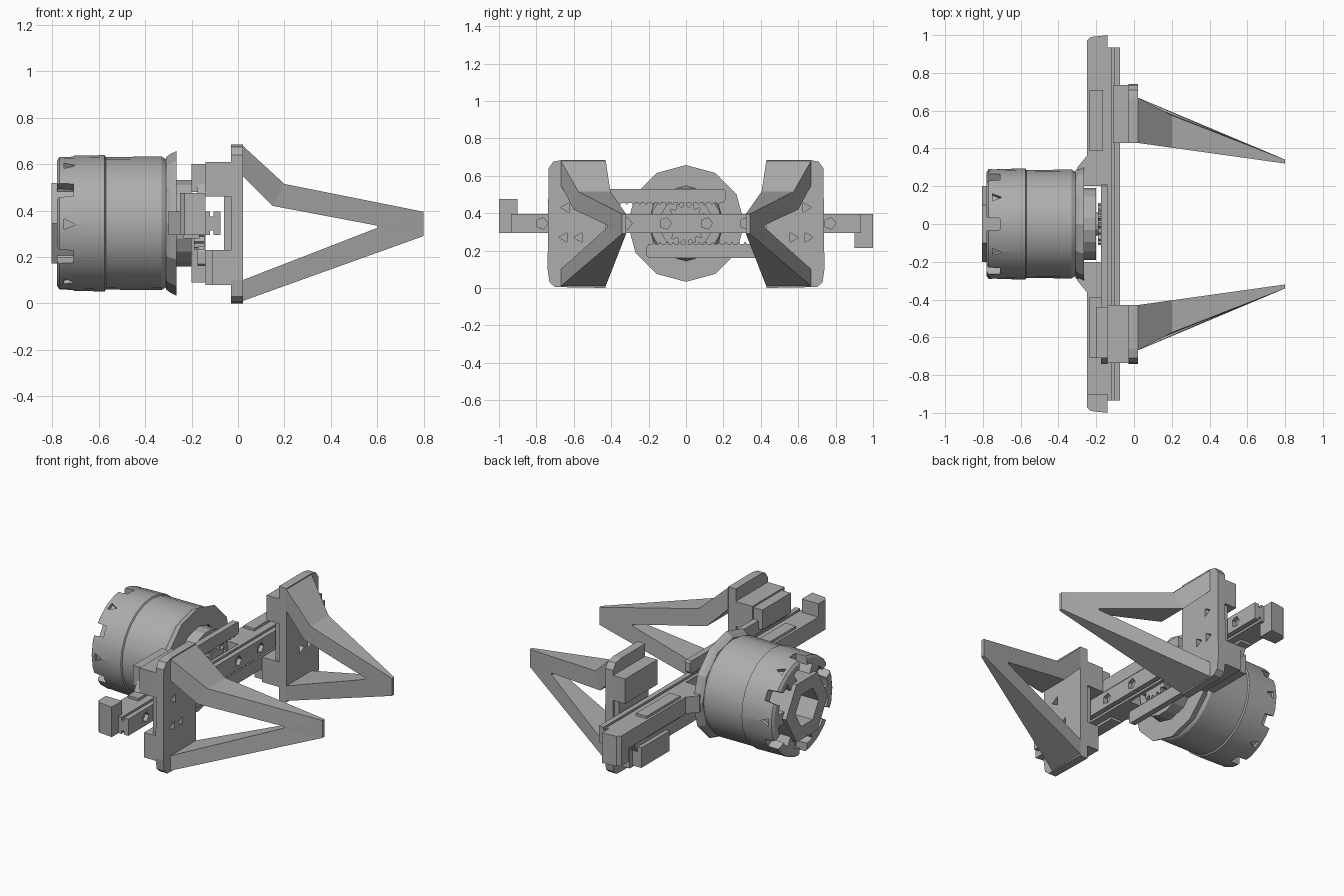
import bpy, bmesh, math
from mathutils import Vector

if "Cube" in bpy.data.objects:
    bpy.data.objects.remove(bpy.data.objects["Cube"])

MID = 0.345  # height of the drum and rail axis
grey = bpy.data.materials.new("plain_grey")
grey.use_nodes = True
grey.diffuse_color = (0.42, 0.42, 0.42, 1)
grey.node_tree.nodes["Principled BSDF"].inputs["Base Color"].default_value = (0.42, 0.42, 0.42, 1)


def same(v):
    return v


def turn(v):  # half turn about the drum axis
    return Vector((v[0], -v[1], 2 * MID - v[2]))


def flip(v):  # mirror front to back
    return Vector((v[0], -v[1], v[2]))


def make(name, verts, faces, place=same):
    bm = bmesh.new()
    vs = [bm.verts.new(place(Vector(v))) for v in verts]
    for f in faces:
        bm.faces.new([vs[i] for i in f])
    bmesh.ops.recalc_face_normals(bm, faces=bm.faces)
    mesh = bpy.data.meshes.new(name)
    bm.to_mesh(mesh)
    bm.free()
    mesh.materials.append(grey)
    ob = bpy.data.objects.new(name, mesh)
    bpy.context.collection.objects.link(ob)
    return ob


def loft(name, rings, place=same, closed=False):
    """Join equal rings of points; cap the ends unless the rings close."""
    n, m = len(rings[0]), len(rings)
    faces = []
    for i in range(m if closed else m - 1):
        j = (i + 1) % m
        for k in range(n):
            q = (k + 1) % n
            faces.append((i * n + k, i * n + q, j * n + q, j * n + k))
    if not closed:
        faces += [tuple(range(n)), tuple(range((m - 1) * n, m * n))]
    return make(name, [p for r in rings for p in r], faces, place)


def prism(name, pts, axis, lo, hi, place=same):
    rings = []
    for h in (lo, hi):
        ring = [list(p) for p in pts]
        for p in ring:
            p.insert(axis, h)
        rings.append(ring)
    return loft(name, rings, place)


def box(name, x, y, z, place=same):
    return prism(name, [(x[0], y[0]), (x[1], y[0]), (x[1], y[1]), (x[0], y[1])], 2, *z, place)


def lathe(name, profile, sides, smooth=False):
    """Closed (x, radius) profile swept round the drum axis."""
    rings = []
    for s in range(sides):
        a = 2 * math.pi * s / sides
        rings.append([(x, r * math.cos(a), MID + r * math.sin(a)) for x, r in profile])
    ob = loft(name, rings, closed=True)
    if smooth:
        bpy.ops.object.select_all(action='DESELECT')
        ob.select_set(True)
        bpy.context.view_layer.objects.active = ob
        bpy.ops.object.shade_smooth_by_angle(angle=math.radians(25))
    return ob


def cut(ob, cutters):
    """Carve every cutter out of the object, then discard the cutters."""
    bpy.context.view_layer.objects.active = ob
    for c in cutters:
        mod = ob.modifiers.new("cut", 'BOOLEAN')
        mod.operation, mod.solver, mod.object = 'DIFFERENCE', 'EXACT', c
        bpy.ops.object.modifier_apply(modifier=mod.name)
        bpy.data.objects.remove(c)


def disc(y, z, r, sides):
    angles = [2 * math.pi * i / sides for i in range(sides)]
    return [(y + r * math.cos(a), z + r * math.sin(a)) for a in angles]


# Drum: open housing with an inner wall, notched and dimpled near its end
drum = lathe("drum_housing", [(-.78, .275), (-.77, .29), (-.575, .294), (-.57, .286), (-.33, .288),
                              (-.3, .27), (-.3, .2), (-.64, .2), (-.64, .07), (-.67, .07),
                              (-.67, .24), (-.78, .24)], 24, True)
cutters = []
for i in range(6):
    a = math.radians(60 * i + 30)
    out, side = Vector((0, math.cos(a), math.sin(a))), Vector((0, -math.sin(a), math.cos(a)))
    centre = Vector((0, 0, MID))

    def ring(pts, r):
        return [centre + out * r + side * s + Vector((x, 0, 0)) for x, s in pts]
    notch = [(-.9, -.045), (-.71, -.03), (-.71, .03), (-.9, .045)]
    cutters.append(loft("notch_cutter", [ring(notch, .22), ring(notch, .35)]))
    a += math.radians(30)
    out, side = Vector((0, math.cos(a), math.sin(a))), Vector((0, -math.sin(a), math.cos(a)))
    dimple = [(-.75, -.02), (-.7, .005), (-.75, .025)]
    cutters.append(loft("dimple_cutter", [ring(dimple, .27), ring(dimple, .35)]))
    # Spokes holding the hexagonal collar
    spoke = [(-.78, -.035), (-.66, -.035), (-.66, .035), (-.78, .035)]
    loft("collar_spoke", [ring(spoke, .15), ring(spoke, .255)])
cut(drum, cutters)

lathe("hex_collar", [(-.805, .2), (-.805, .11), (-.66, .11), (-.66, .2)], 6)
lathe("drum_flange", [(-.31, .285), (-.29, .3), (-.265, .312), (-.265, .2), (-.31, .2)], 12)
lathe("drum_neck", [(-.31, .21), (-.27, .19), (-.2, .19), (-.2, .14), (-.31, .14)], 18)

# Pinion and its shaft
teeth = 16
gear = []
for i in range(teeth * 4):
    r = .112 if i % 4 < 2 else .09
    a = 2 * math.pi * i / (teeth * 4)
    gear.append((r * math.cos(a), MID + r * math.sin(a)))
prism("pinion", gear, 0, -.19, -.145)
prism("pinion_shaft", disc(0, MID, .06, 12), 0, -.65, -.17)

# Guide rail with side grooves and bolt holes
half = [(-.14, .05), (-.12, .05), (-.12, .03), (-.105, .03), (-.105, .05), (-.075, .05)]
rail = prism("guide_rail", [(x, MID + h) for x, h in half] +
             [(x, MID - h) for x, h in reversed(half)], 1, -.935, .935)
cut(rail, [prism("bolt_cutter", disc(y, MID, .032, 5), 0, -.1, -.05)
           for y in (-.77, -.32, -.11, .11, .32, .77)])

# Parts repeated by a half turn about the axis
arm = [(-.14, -.2), (-.14, -1), (-.23, -.99), (-.25, -.97), (-.25, -.36), (-.3, -.3), (-.27, -.2)]
for tag, place in (("front", same), ("back", turn)):
    prism(tag + "_arm", arm, 2, .295, .395, place)
    hook = [(-.14, -.9), (-.14, -1), (-.23, -.99), (-.25, -.97), (-.25, -.9)]
    prism(tag + "_end_hook", hook, 2, .39, .475, place)
    prism(tag + "_rack", [(-.74, .46), (-.7, .455), (.2, .455), (.21, .47), (.21, .52),
                          (.2, .53), (-.7, .53)], 0, -.175, -.14, place)
    for i in range(16):
        y = -.36 + i * .035
        prism(tag + "_rack_tooth", [(y, .46), (y + .016, .46), (y + .012, .445), (y + .004, .445)],
              0, -.172, -.145, place)
    box(tag + "_upper_carriage", (-.14, -.03), (-.735, -.43), (.46, .61), place)
    box(tag + "_lower_carriage", (-.11, -.03), (-.735, -.43), (.08, .23), place)
    box(tag + "_carriage_web", (-.06, -.03), (-.72, -.44), (.22, .47), place)
    box(tag + "_rack_clip", (-.2, -.14), (-.71, -.44), (.48, .6), place)
    box(tag + "_arm_pad", (-.235, -.165), (-.71, -.39), (.28, .41), place)

# Jaws: a mounting plate and a tapering triangular finger
stations = [((.02, .01), (.02, .1)), ((.8, .29), (.6, .325)), ((.8, .395), (.6, .335)),
            ((.2, .515), (.15, .42)), ((.02, .68), (.02, .55))]


def inner(x):
    return .432 - .14 * x


def outer(x):
    return .68 - .53 * x if x < .2 else .575 - .39 * (x - .2)


for tag, place in (("back", same), ("front", flip)):
    rings = []
    for (ax, az), (bx, bz) in stations:
        rings.append([(ax, inner(ax), az), (ax, outer(ax), az),
                      (bx, outer(bx), bz), (bx, inner(bx), bz)])
    loft(tag + "_jaw_finger", rings, place)
    plate = prism(tag + "_jaw_plate", [(.43, 0), (.7, .005), (.73, .03), (.74, .1), (.735, .64),
                                       (.71, .675), (.66, .685), (.43, .685)], 0, -.03, .021, place)
    cut(plate, [prism("hole_cutter", disc(y, z, .03, 3), 0, -.01, .05, place)
                for y, z in ((.64, .43), (.65, .27), (.57, .27))])
